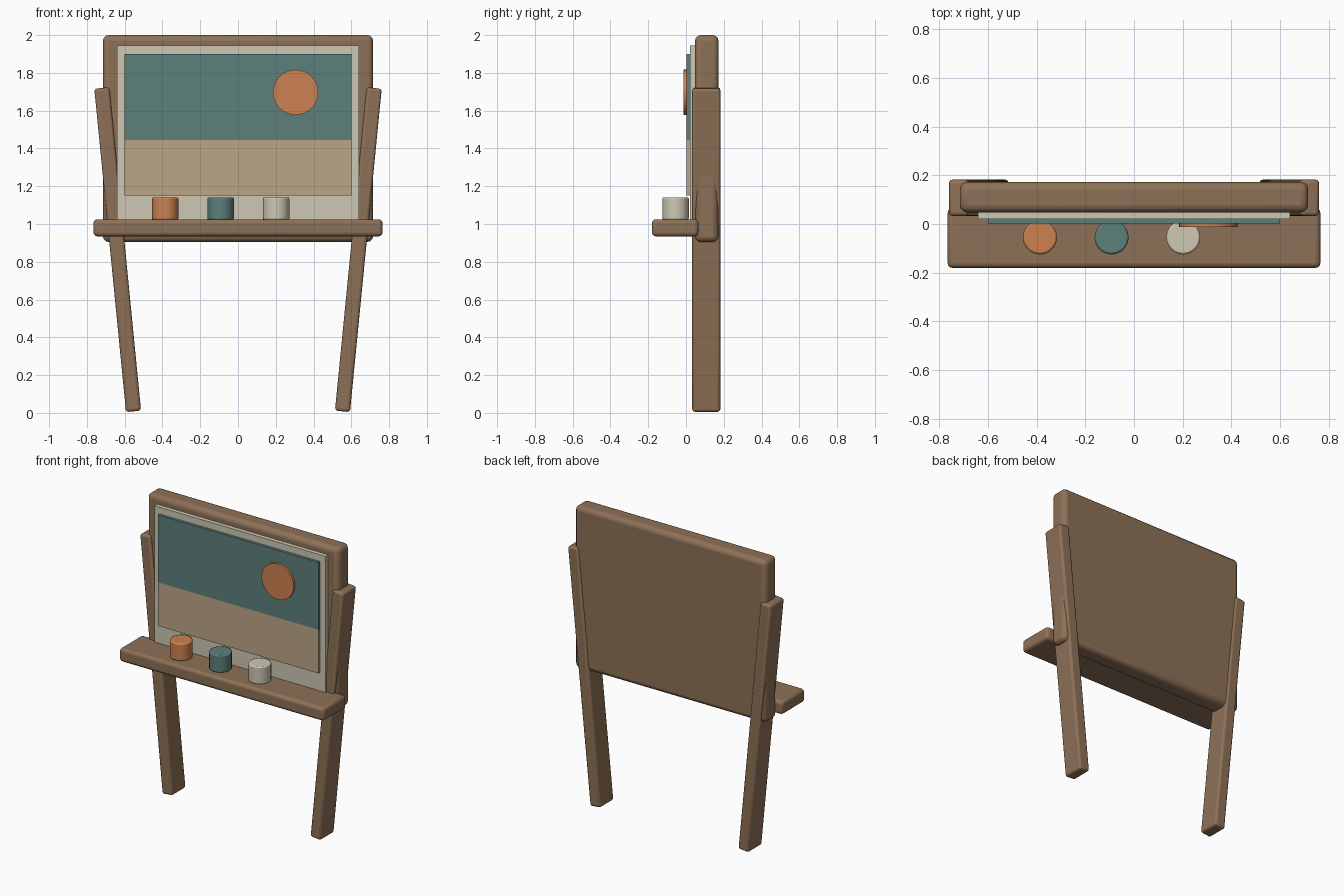
import bpy, math
from mathutils import Vector

if "Cube" in bpy.data.objects:
    bpy.data.objects.remove(bpy.data.objects["Cube"])


def material(name, rgb):
    m = bpy.data.materials.new(name)
    m.diffuse_color = (*rgb, 1)
    m.use_nodes = True
    m.node_tree.nodes["Principled BSDF"].inputs["Base Color"].default_value = m.diffuse_color
    return m


wood = material("wood", (0.27, 0.165, 0.095))
cream = material("cream", (0.61, 0.57, 0.45))
teal = material("teal", (0.107, 0.216, 0.20))
sand = material("sand", (0.50, 0.38, 0.235))
orange = material("orange", (0.61, 0.22, 0.08))


def finish(ob, name, mat, bevel, segments=3):
    ob.name = name
    ob.data.materials.append(mat)
    if bevel:
        b = ob.modifiers.new("rounded_edges", "BEVEL")
        b.width = bevel
        b.segments = segments
        b.limit_method = "ANGLE"
        b.angle_limit = math.radians(40)
    bpy.ops.object.shade_smooth_by_angle(angle=math.radians(35))
    return ob


def box(name, lo, hi, mat, bevel=0.0, tilt=0.0):
    lo, hi = Vector(lo), Vector(hi)
    bpy.ops.mesh.primitive_cube_add(size=1, location=(lo + hi) / 2)
    ob = bpy.context.object
    ob.scale = hi - lo
    bpy.ops.object.transform_apply(location=False, rotation=False, scale=True)
    ob.rotation_euler.y = tilt
    return finish(ob, name, mat, bevel)


def cylinder(name, loc, radius, depth, mat, bevel, sides, rot=(0, 0, 0)):
    bpy.ops.mesh.primitive_cylinder_add(vertices=sides, radius=radius, depth=depth,
                                        location=loc, rotation=rot)
    return finish(bpy.context.object, name, mat, bevel, 2)


# Backing board and tray
box("board", (-0.715, 0.048, 0.905), (0.715, 0.172, 2.0), wood, 0.03)
box("tray", (-0.765, -0.18, 0.935), (0.765, 0.065, 1.025), wood, 0.02)

# Splayed legs
for side, label in ((-1, "left"), (1, "right")):
    x = side * 0.637
    box(label + "_leg", (x - 0.04, 0.033, 0.004), (x + 0.04, 0.182, 1.724),
        wood, 0.015, side * math.radians(5.6))

# Paper with painted landscape
box("paper", (-0.64, 0.02, 0.965), (0.64, 0.055, 1.945), cream)
box("painted_sky", (-0.6, 0.002, 1.445), (0.6, 0.025, 1.9), teal)
box("painted_ground", (-0.6, 0.002, 1.15), (0.6, 0.025, 1.445), sand)
cylinder("painted_sun", (0.305, -0.004, 1.697), 0.12, 0.018, orange, 0, 32,
         (math.pi / 2, 0, 0))

# Paint pots
for name, x, mat in (("orange", -0.386, orange), ("teal", -0.092, teal), ("cream", 0.202, cream)):
    cylinder(name + "_pot", (x, -0.055, 1.081), 0.07, 0.12, mat, 0.008, 20)
